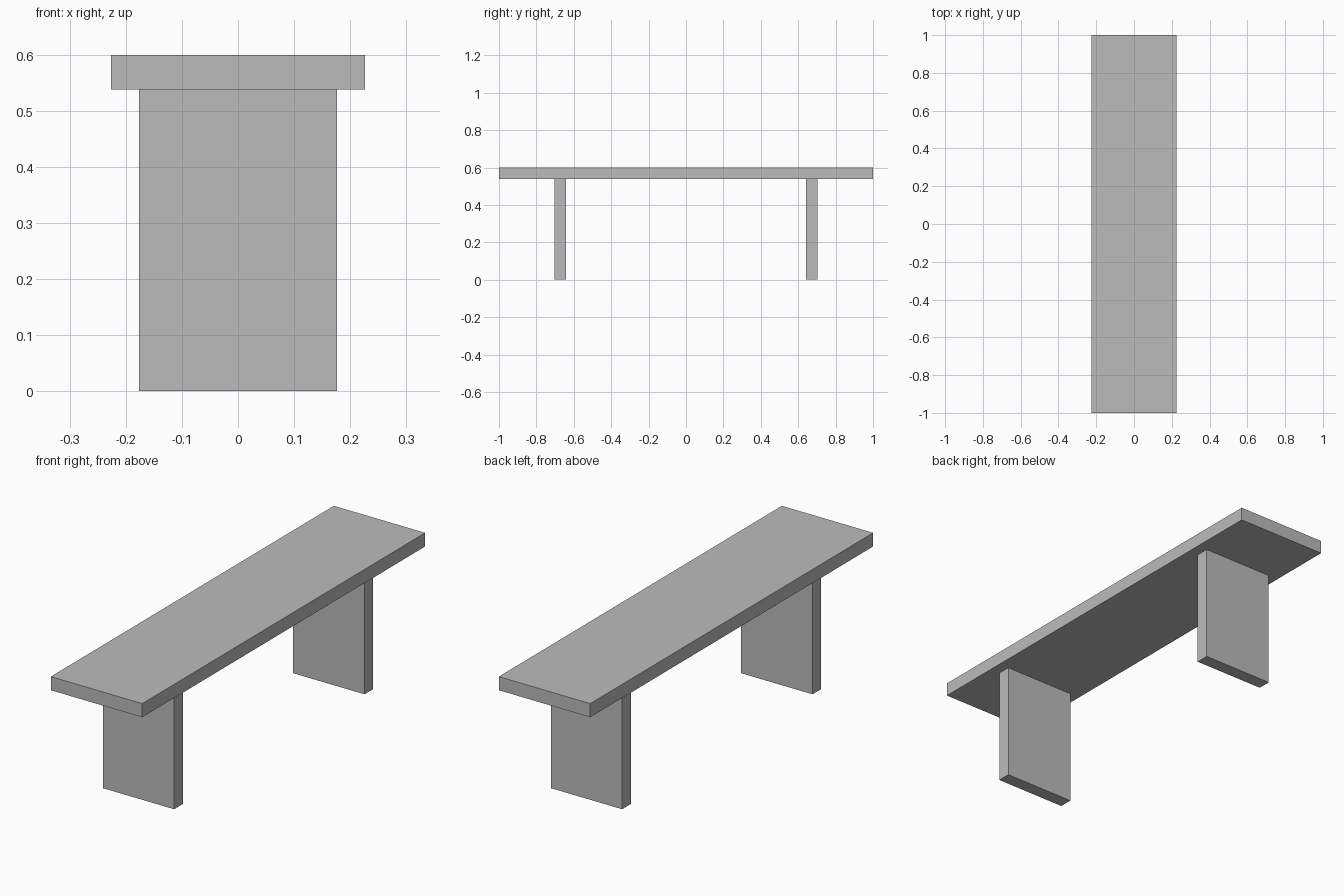
import bpy

cube = bpy.data.objects.get("Cube")
if cube:
    bpy.data.objects.remove(cube, do_unlink=True)

# One plain grey for the whole bench
grey = bpy.data.materials.new("plain_grey")
grey.use_nodes = True
colour = (0.5, 0.5, 0.5, 1)
grey.diffuse_color = colour
grey.node_tree.nodes["Principled BSDF"].inputs["Base Color"].default_value = colour


def add_board(name, size, centre):
    bpy.ops.mesh.primitive_cube_add(size=1, location=centre)
    board = bpy.context.object
    board.name = name
    board.scale = size
    bpy.ops.object.transform_apply(location=False, rotation=False, scale=True)
    board.data.materials.append(grey)
    return board


HEIGHT = 0.599
THICKNESS = 0.061
LEG_HEIGHT = HEIGHT - THICKNESS

# Seat plank
add_board("seat", (0.452, 2, THICKNESS), (0, 0, HEIGHT - THICKNESS / 2))

# Slab legs, one near each end
for name, side in (("front_leg", -1), ("back_leg", 1)):
    add_board(name, (0.353, THICKNESS, LEG_HEIGHT), (0, side * 0.673, LEG_HEIGHT / 2))
